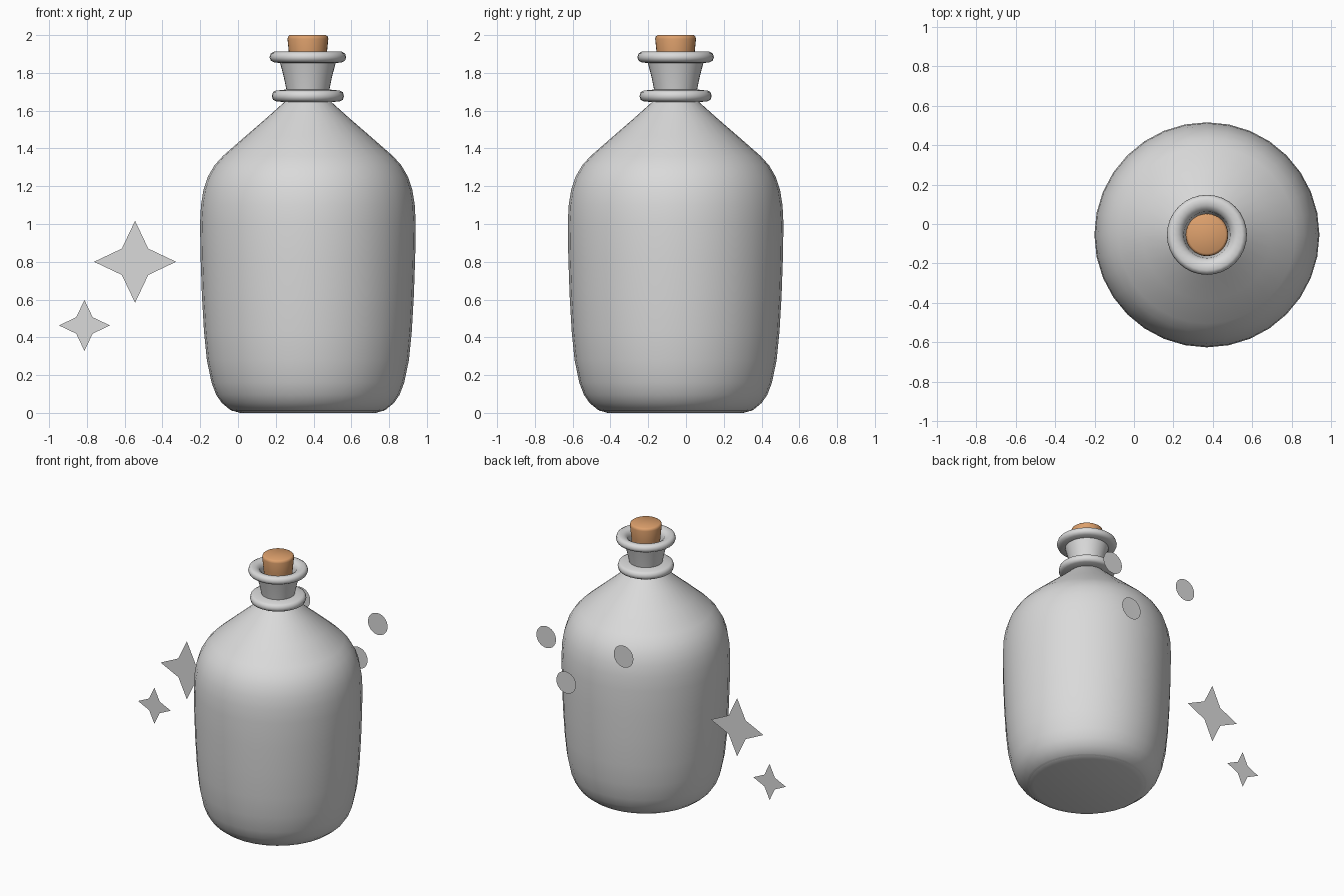
import bpy, bmesh, math

if "Cube" in bpy.data.objects:
    bpy.data.objects.remove(bpy.data.objects["Cube"])

AXIS = (0.37, -0.055)      # bottle centre line
SIDES = 32


def material(name, rgb):
    m = bpy.data.materials.new(name)
    m.diffuse_color = (*rgb, 1)
    m.use_nodes = True
    m.node_tree.nodes["Principled BSDF"].inputs["Base Color"].default_value = m.diffuse_color
    return m


GREY = material("glass_grey", (0.7, 0.7, 0.7))
CORK = material("cork_brown", (0.72, 0.35, 0.15))


def finish(name, bm, mat):
    me = bpy.data.meshes.new(name)
    bm.to_mesh(me)
    bm.free()
    me.materials.append(mat)
    ob = bpy.data.objects.new(name, me)
    bpy.context.collection.objects.link(ob)
    return ob


def lathe(name, profile, mat):
    """Revolve (radius, z) points around the bottle axis; r = 0 ends close to a point."""
    bm = bmesh.new()
    rings = []
    for r, z in profile:
        if r == 0:
            rings.append([bm.verts.new((AXIS[0], AXIS[1], z))] * SIDES)
        else:
            rings.append([bm.verts.new((AXIS[0] + r * math.cos(math.tau * i / SIDES),
                                        AXIS[1] + r * math.sin(math.tau * i / SIDES), z))
                          for i in range(SIDES)])
    for a, b in zip(rings, rings[1:]):
        for i in range(SIDES):
            j = (i + 1) % SIDES
            bm.faces.new(list(dict.fromkeys((a[i], a[j], b[j], b[i]))))
    bmesh.ops.recalc_face_normals(bm, faces=bm.faces)
    ob = finish(name, bm, mat)
    bpy.ops.object.select_all(action='DESELECT')
    ob.select_set(True)
    bpy.context.view_layer.objects.active = ob
    bpy.ops.object.shade_smooth_by_angle(angle=math.radians(50))
    return ob


def plate(name, x, y, z, radii, n):
    """Flat outline in the XZ plane, facing front, cycling through the radii."""
    bm = bmesh.new()
    vs = []
    for i in range(n):
        a, r = math.tau * i / n, radii[i % len(radii)]
        vs.append(bm.verts.new((x + r * math.cos(a), y, z + r * math.sin(a))))
    bm.faces.new(vs)
    return finish(name, bm, GREY)


# Bottle: outer body, collar ring, flared neck, lip, then a thin inner wall
body = [(.36, .0), (.41, .015), (.455, .052), (.485, .095), (.51, .16), (.535, .28),
        (.55, .43), (.561, .62), (.568, .82), (.571, 1.0), (.566, 1.1), (.553, 1.18),
        (.53, 1.25), (.495, 1.31), (.45, 1.36), (.33, 1.465), (.22, 1.56), (.125, 1.645)]
collar = [(.17, 1.65), (.185, 1.658), (.191, 1.677), (.185, 1.698), (.17, 1.706), (.114, 1.712)]
neck = [(.128, 1.78), (.147, 1.852)]
lip = [(.18, 1.856), (.196, 1.865), (.203, 1.882), (.197, 1.902), (.18, 1.912),
       (.15, 1.908), (.128, 1.895), (.118, 1.87), (.1, 1.72), (.1, 1.645)]
inner = [(r - .01, z - .006) for r, z in reversed(body[1:-1])]
lathe("bottle", [(0, 0)] + body + collar + neck + lip + inner + [(.35, .012), (0, .012)], GREY)

# Cork stopper
lathe("cork", [(0, 1.76), (.088, 1.76), (.1, 1.9), (.108, 1.98), (.105, 1.993),
               (.095, 2.0), (0, 2.0)], CORK)

# Sparkle stars beside the bottle
for i, (x, z, r) in enumerate([(-.545, .8, .217), (-.813, .463, .135)]):
    plate(f"star_{i + 1}", x, .175, z, (r, r * .455), 8)

# Round spots behind the bottle
for i, (x, z) in enumerate([(.715, 1.31), (.55, 1.015), (.076, 1.335)]):
    plate(f"spot_{i + 1}", x, .628, z, (.081,), 32)
